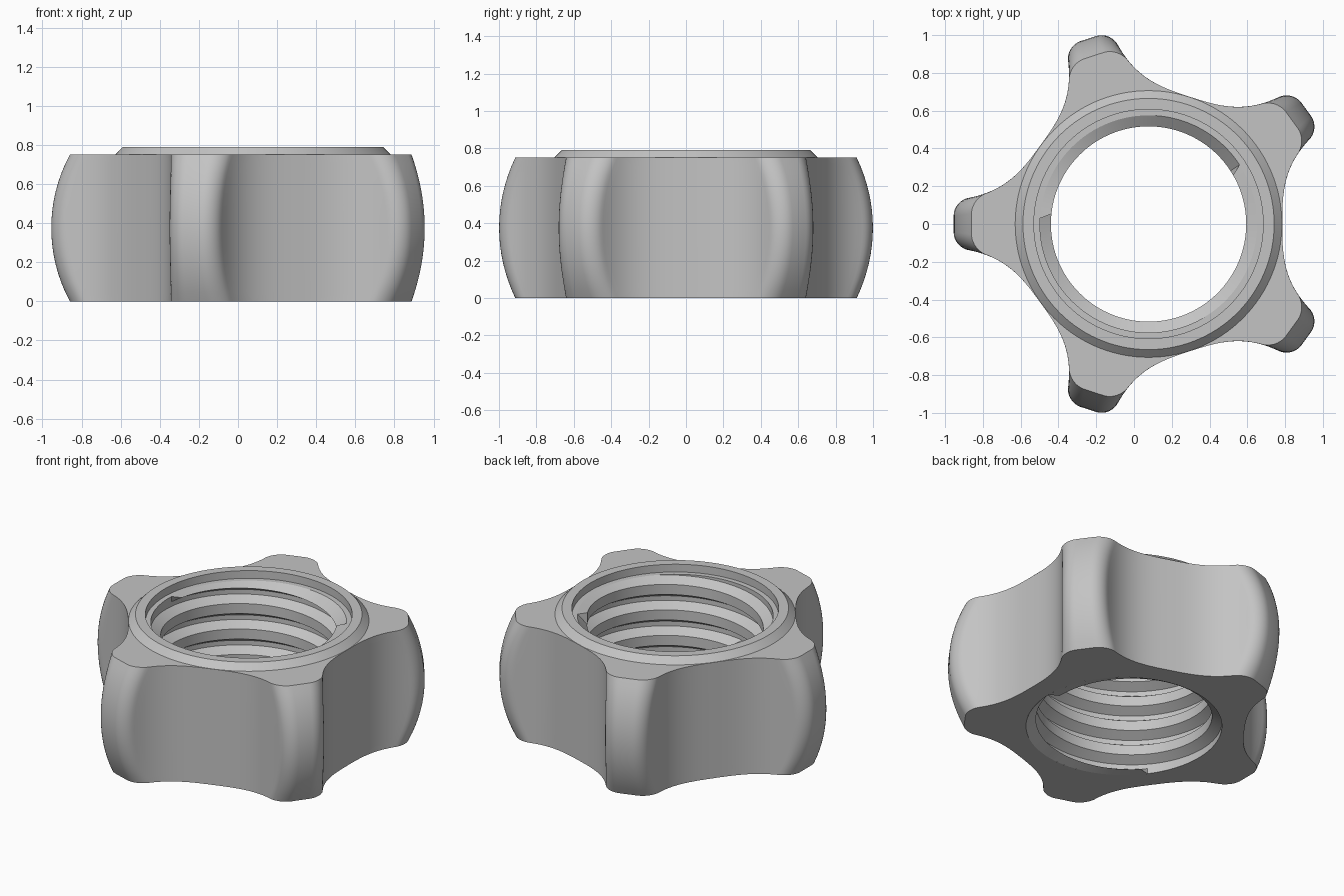
import bpy, bmesh
from math import sin, cos, pi, radians, atan2, sqrt

if "Cube" in bpy.data.objects:
    bpy.data.objects.remove(bpy.data.objects["Cube"])

CX = 0.077          # axis of the nut
HEIGHT = 0.75
BORE = 0.575
CREST = 0.517
PITCH = 0.165
LEDGE_Z = 0.74

grey = bpy.data.materials.new("steel_grey")
grey.use_nodes = True
colour = (0.55, 0.55, 0.55, 1)
grey.diffuse_color = colour
grey.node_tree.nodes["Principled BSDF"].inputs["Base Color"].default_value = colour


def finish(name, bm):
    bmesh.ops.remove_doubles(bm, verts=bm.verts, dist=1e-5)
    mesh = bpy.data.meshes.new(name)
    bm.to_mesh(mesh)
    bm.free()
    mesh.materials.append(grey)
    obj = bpy.data.objects.new(name, mesh)
    obj.location.x = CX
    bpy.context.collection.objects.link(obj)
    bpy.ops.object.select_all(action='DESELECT')
    obj.select_set(True)
    bpy.context.view_layer.objects.active = obj
    bpy.ops.object.shade_smooth_by_angle(angle=radians(30))
    return obj


def loft(bm, rings, closed=True):
    """Skin neighbouring rings of points with quads."""
    rows = [[bm.verts.new(p) for p in ring] for ring in rings]
    for a, b in zip(rows, rows[1:]):
        n = len(a)
        for i in range(n if closed else n - 1):
            j = (i + 1) % n
            bm.faces.new((a[i], a[j], b[j], b[i]))


def flank(y):
    """Point on the hollow between lobes, in the frame of a lobe."""
    v = 0.708 + 1.6 * y ** 3
    h = pi / 5
    return v * cos(h) + y * sin(h), v * sin(h) - y * cos(h)


def flank_at(along):
    lo, hi = 0, 0.7
    for _ in range(40):
        mid = (lo + hi) / 2
        if flank(mid)[0] < along:
            lo = mid
        else:
            hi = mid
    return lo


def star(z):
    """Five-lobed outline, with the lobe tips barrelled over the height."""
    tip = 1.032 - 0.788 + sqrt(0.788 ** 2 - (z - HEIGHT / 2) ** 2)
    fillet = 0.085
    end = flank_at(tip - fillet)
    half = [flank(end * i / 14) for i in range(15)]
    start, corner = half[-1], (tip, flank(flank_at(tip))[1])
    stop = (tip, corner[1] - fillet)
    for i in range(1, 9):
        t = i / 8 * pi / 2
        s, c = 1 - sin(t), 1 - cos(t)
        half.append(tuple(corner[k] + s * (start[k] - corner[k]) + c * (stop[k] - corner[k])
                          for k in (0, 1)))
    lobe = [(a, -p) for a, p in half] + [(tip, 0)] + [(a, p) for a, p in half[:0:-1]]
    points = []
    for n in range(5):
        turn = pi + n * 2 * pi / 5
        points += [(a * cos(turn) - p * sin(turn), a * sin(turn) + p * cos(turn), z)
                   for a, p in lobe]
    return points


def circle(radius, z, guide=None):
    angles = ([atan2(y, x) for x, y, _ in guide] if guide
              else [i * 2 * pi / 120 for i in range(120)])
    return [(radius * cos(t), radius * sin(t), z) for t in angles]


# Lobed body: bottom face, barrelled sides, top face
layers = [star(HEIGHT * i / 16) for i in range(17)]
bm = bmesh.new()
loft(bm, [circle(BORE, 0, layers[0])] + layers + [circle(0.7, HEIGHT, layers[-1])])
finish("lobed_body", bm)

# Chamfered collar with a stepped mouth
bm = bmesh.new()
loft(bm, [circle(r, z) for r, z in ((0.706, HEIGHT), (0.665, 0.79), (0.607, 0.79),
                                    (0.607, LEDGE_Z), (BORE, LEDGE_Z))])
finish("collar", bm)

# Helical thread lining the bore
tooth = ((CREST, 0), (CREST, 0.065), (BORE, 0.1), (BORE, 0.13))
bm = bmesh.new()
columns = []
for i in range(121):
    t = i * 2 * pi / 120
    column = []
    for k in range(-2, 6):
        for r, dz in tooth:
            z = (k + i / 120) * PITCH + dz
            if not 0 < z < LEDGE_Z:
                r, z = BORE, min(max(z, 0), LEDGE_Z)
            column.append((r * cos(t), r * sin(t), z))
    columns.append(column)
loft(bm, columns, closed=False)
bmesh.ops.dissolve_degenerate(bm, dist=1e-5, edges=bm.edges)
bmesh.ops.recalc_face_normals(bm, faces=bm.faces)
# Faces of the bore look towards the axis
if sum(f.normal.dot(f.calc_center_median().xy.to_3d()) * f.calc_area() for f in bm.faces) > 0:
    bmesh.ops.reverse_faces(bm, faces=bm.faces)
finish("thread", bm)
